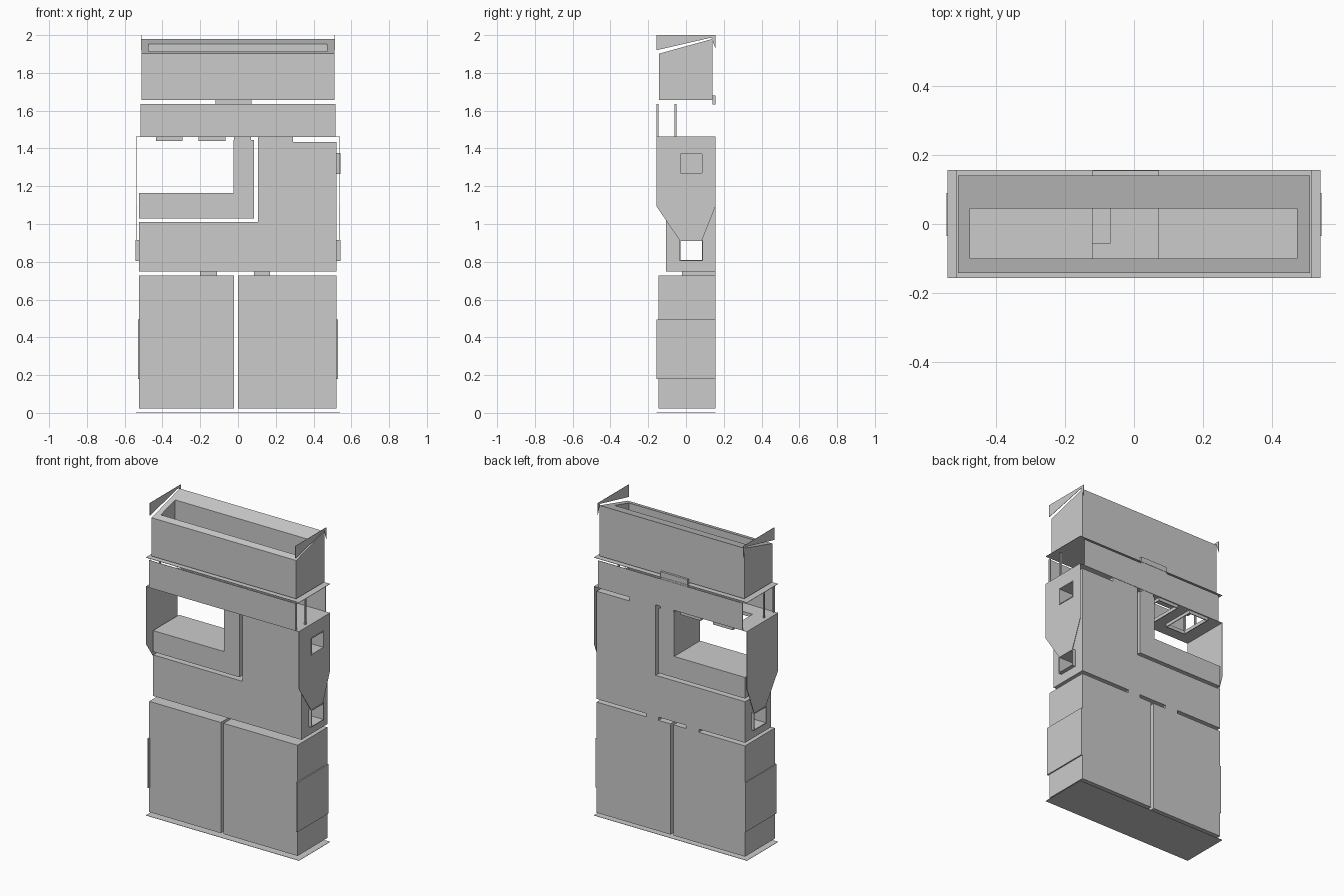
import bpy, bmesh

if "Cube" in bpy.data.objects:
    bpy.data.objects.remove(bpy.data.objects["Cube"])

T = 0.002  # thickness of sheet parts


def prism(name, pts, axis, a, b):
    """Extrude a 2D outline along an axis: x uses (y,z), y uses (x,z), z uses (x,y)."""
    i = "xyz".index(axis)

    def place(p, d):
        c = list(p)
        c.insert(i, d)
        return c
    bm = bmesh.new()
    lo = [bm.verts.new(place(p, a)) for p in pts]
    hi = [bm.verts.new(place(p, b)) for p in pts]
    bm.faces.new(lo)
    bm.faces.new(hi)
    n = len(pts)
    for k in range(n):
        bm.faces.new((lo[k], lo[(k + 1) % n], hi[(k + 1) % n], hi[k]))
    bmesh.ops.recalc_face_normals(bm, faces=bm.faces)
    me = bpy.data.meshes.new(name)
    bm.to_mesh(me)
    bm.free()
    ob = bpy.data.objects.new(name, me)
    bpy.context.collection.objects.link(ob)
    return ob


def box(name, x0, x1, y0, y1, z0, z1):
    return prism(name, [(x0, y0), (x1, y0), (x1, y1), (x0, y1)], "z", z0, z1)


def cut(ob, *bounds):
    """Cut box-shaped openings."""
    for bd in bounds:
        c = box("cutter", *bd)
        c.hide_render = True
        m = ob.modifiers.new("opening", "BOOLEAN")
        m.operation = "DIFFERENCE"
        m.solver = "EXACT"
        m.object = c
        bpy.context.view_layer.objects.active = ob
        bpy.ops.object.modifier_apply(modifier=m.name)
        bpy.data.objects.remove(c, do_unlink=True)
    return ob


F, B = -0.157, 0.157          # outer front and back
DUCT = (-0.03, 0.085)         # side port, y range
LOW, HIGH = (0.81, 0.91), (1.27, 1.37)

# Base sheet and the two lower door blocks
box("base_sheet", -0.54, 0.54, F, B, 0, T)
box("left_door_block", -0.525, -0.02, -0.145, 0.155, 0.022, 0.728)
box("right_door_block", 0.0, 0.522, -0.145, 0.155, 0.022, 0.728)
for x0, x1 in ((-0.2, -0.11), (0.085, 0.17)):
    box("waist_tab", x0, x1, -0.02, 0.155, 0.728, 0.748)

# Stepped body with a through port and an upper right port
body = prism("body", [(-0.525, 0.748), (0.522, 0.748), (0.522, 1.435), (0.29, 1.435),
                      (0.29, 1.46), (0.105, 1.46), (0.105, 1.01), (-0.525, 1.01)],
             "y", -0.107, 0.155)
cut(body, (-0.7, 0.7, *DUCT, *LOW), (0.2, 0.7, *DUCT, *HIGH))

# L-shaped liner around the opening
prism("opening_liner", [(-0.525, 1.03), (0.085, 1.03), (0.085, 1.445), (0.07, 1.445),
                        (0.07, 1.462), (-0.02, 1.462), (-0.02, 1.445), (-0.025, 1.445),
                        (-0.025, 1.165), (-0.525, 1.165)], "y", -0.107, 0.155)

# Parts repeated on both sides
cheek = [(F, 1.46), (B, 1.46), (B, 1.095), (0.085, 0.915), (-0.035, 0.915), (F, 1.095)]
fin = [(F, 2.0), (F, 1.92), (0.135, 1.987), (B, 1.925), (B, 2.0)]


def port(name, s, z0, z1):
    x0, x1 = sorted((s * 0.522, s * 0.543))
    y0, y1 = DUCT
    cut(box(name, x0, x1, y0 - 0.005, y1 + 0.005, z0 - 0.005, z1 + 0.005),
        (x0 - 0.1, x1 + 0.1, y0, y1, z0, z1))


for s, side in ((-1, "left"), (1, "right")):
    plate = prism(side + "_cheek_plate", cheek, "x", s * 0.54, s * (0.54 - T))
    if s > 0:
        cut(plate, (0.5, 0.6, *DUCT, *HIGH))
        port("right_upper_port", s, *HIGH)
    port(side + "_lower_port", s, *LOW)
    prism(side + "_top_fin", fin, "x", s * 0.512, s * (0.512 + T))
    x0, x1 = sorted((s * 0.52, s * 0.53))
    box(side + "_door_side_panel", x0, x1, F, 0.155, 0.18, 0.495)
    x0, x1 = sorted((s * 0.507, s * 0.517))
    box(side + "_divider_post", x0, x1, -0.06, -0.05, 1.46, 1.635)
    box(side + "_front_post", x0, x1, F, -0.146, 1.46, 1.635)

# Middle band: lower sheet with two hanging sockets, front and back panels, upper sheet
sockets = [(-0.435, -0.295), (-0.21, -0.065)]
lower = box("band_lower_sheet", -0.54, 0.54, F, B, 1.46, 1.46 + T)
for x0, x1 in sockets:
    cut(lower, (x0 + 0.005, x1 - 0.005, -0.057, 0.145, 1.4, 1.5))
    cut(box("hanging_socket", x0, x1, -0.062, 0.15, 1.44, 1.46),
        (x0 + 0.005, x1 - 0.005, -0.057, 0.145, 1.4, 1.5))
box("band_front_panel", -0.51, 0.51, F, F + T, 1.46, 1.635)
box("band_back_panel", -0.51, 0.51, B - T, B, 1.46, 1.635)
cut(box("band_upper_sheet", -0.54, 0.54, F, B, 1.645, 1.645 + T),
    (-0.12, 0.07, -0.12, 0.14, 1.6, 1.7))
box("back_connector_tab", -0.12, 0.072, 0.141, 0.155, 1.632, 1.68)

# Top box with sloping rim and open well
top = prism("top_box", [(-0.142, 1.657), (0.141, 1.657), (0.141, 1.98), (-0.142, 1.902)],
            "x", -0.51, 0.51)
cut(top, (-0.475, 0.472, -0.1, 0.045, 1.5, 2.1))
